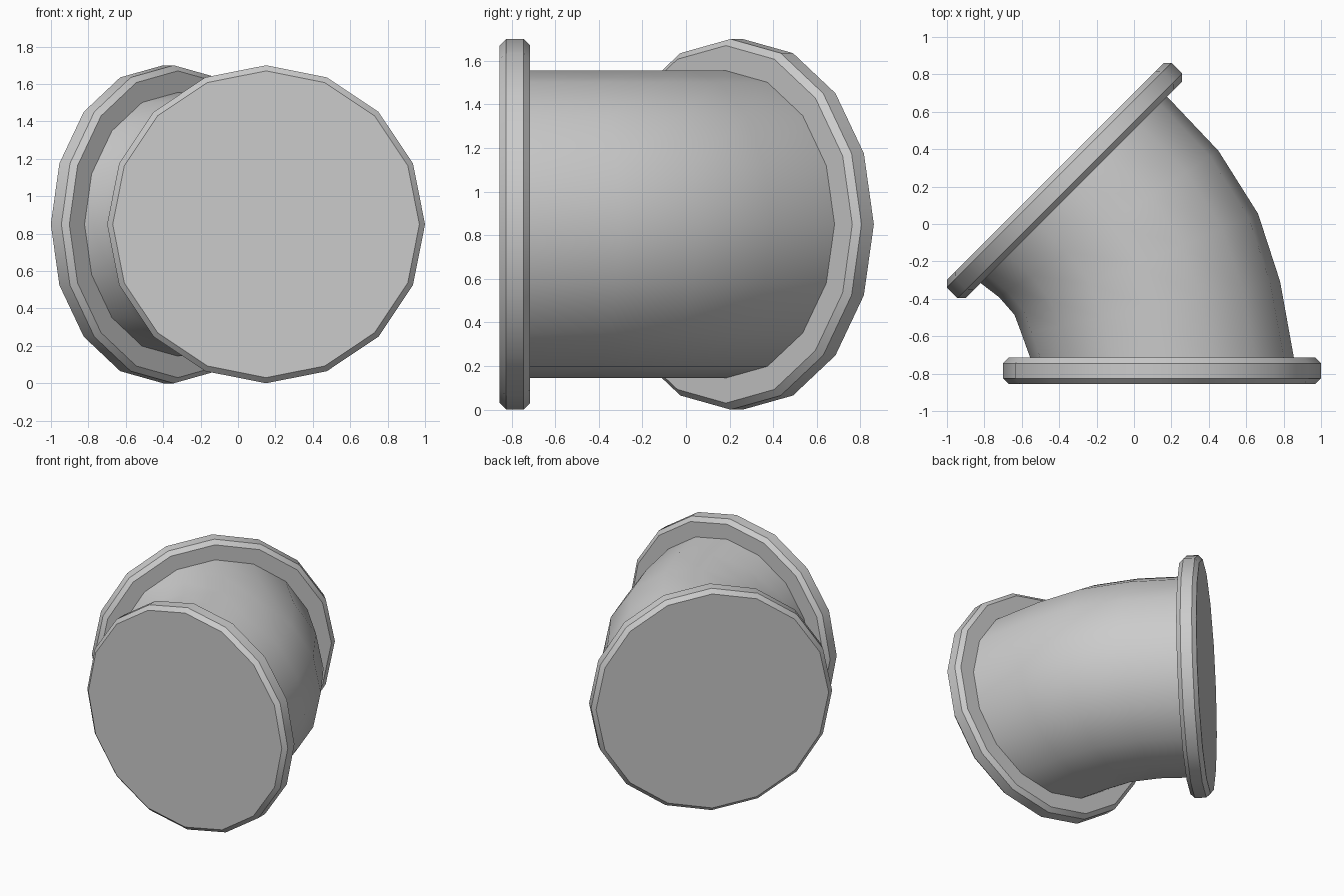
import bpy, bmesh
from math import sin, cos, pi, radians
from mathutils import Vector

cube = bpy.data.objects.get("Cube")
if cube:
    bpy.data.objects.remove(cube, do_unlink=True)

SIDES = 16
AXIS_Z = 0.85
PIPE_R = 0.705
FLANGE_R = 0.85
CHAMFER = 0.03
THICK = 0.14

grey = bpy.data.materials.new("pipe grey")
grey.use_nodes = True
colour = (0.6, 0.6, 0.6, 1)
grey.diffuse_color = colour
grey.node_tree.nodes["Principled BSDF"].inputs["Base Color"].default_value = colour


def ring_tube(name, rings, capped):
    """Skin upright rings given as (x, y, turn in degrees, radius)."""
    bm = bmesh.new()
    loops = []
    for x, y, turn, r in rings:
        t = radians(turn)
        side = Vector((cos(t), sin(t), 0))
        centre = Vector((x, y, AXIS_Z))
        loops.append([bm.verts.new(centre + side * r * cos(a) + Vector((0, 0, r * sin(a))))
                      for a in (2 * pi * i / SIDES for i in range(SIDES))])
    for a, b in zip(loops, loops[1:]):
        for i in range(SIDES):
            j = (i + 1) % SIDES
            bm.faces.new((a[i], a[j], b[j], b[i]))
    if capped:
        bm.faces.new(loops[0])
        bm.faces.new(loops[-1])
    bmesh.ops.recalc_face_normals(bm, faces=bm.faces)
    mesh = bpy.data.meshes.new(name)
    bm.to_mesh(mesh)
    bm.free()
    mesh.materials.append(grey)
    obj = bpy.data.objects.new(name, mesh)
    bpy.context.collection.objects.link(obj)
    bpy.ops.object.select_all(action="DESELECT")
    obj.select_set(True)
    bpy.context.view_layer.objects.active = obj
    bpy.ops.object.shade_smooth_by_angle(angle=radians(30))
    return obj


def flange(name, x, y, turn, direction):
    """Chamfered disc growing from the pipe end along the pipe axis."""
    t = radians(turn)
    profile = [(0, FLANGE_R - CHAMFER), (CHAMFER, FLANGE_R),
               (THICK - CHAMFER, FLANGE_R), (THICK, FLANGE_R - CHAMFER)]
    return ring_tube(name, [(x - sin(t) * d * direction, y + cos(t) * d * direction, turn, r)
                            for d, r in profile], True)


# Bent pipe body
path = [(0.15, -0.715, 0), (0.09, -0.447, 11.5), (0.012, -0.215, 22.5),
        (-0.135, 0.0, 33.7), (-0.322, 0.183, 45)]
ring_tube("elbow_pipe", [(*p, PIPE_R) for p in path], False)

# End flanges
flange("front_flange", *path[0], -1)
flange("rear_flange", *path[-1], 1)
